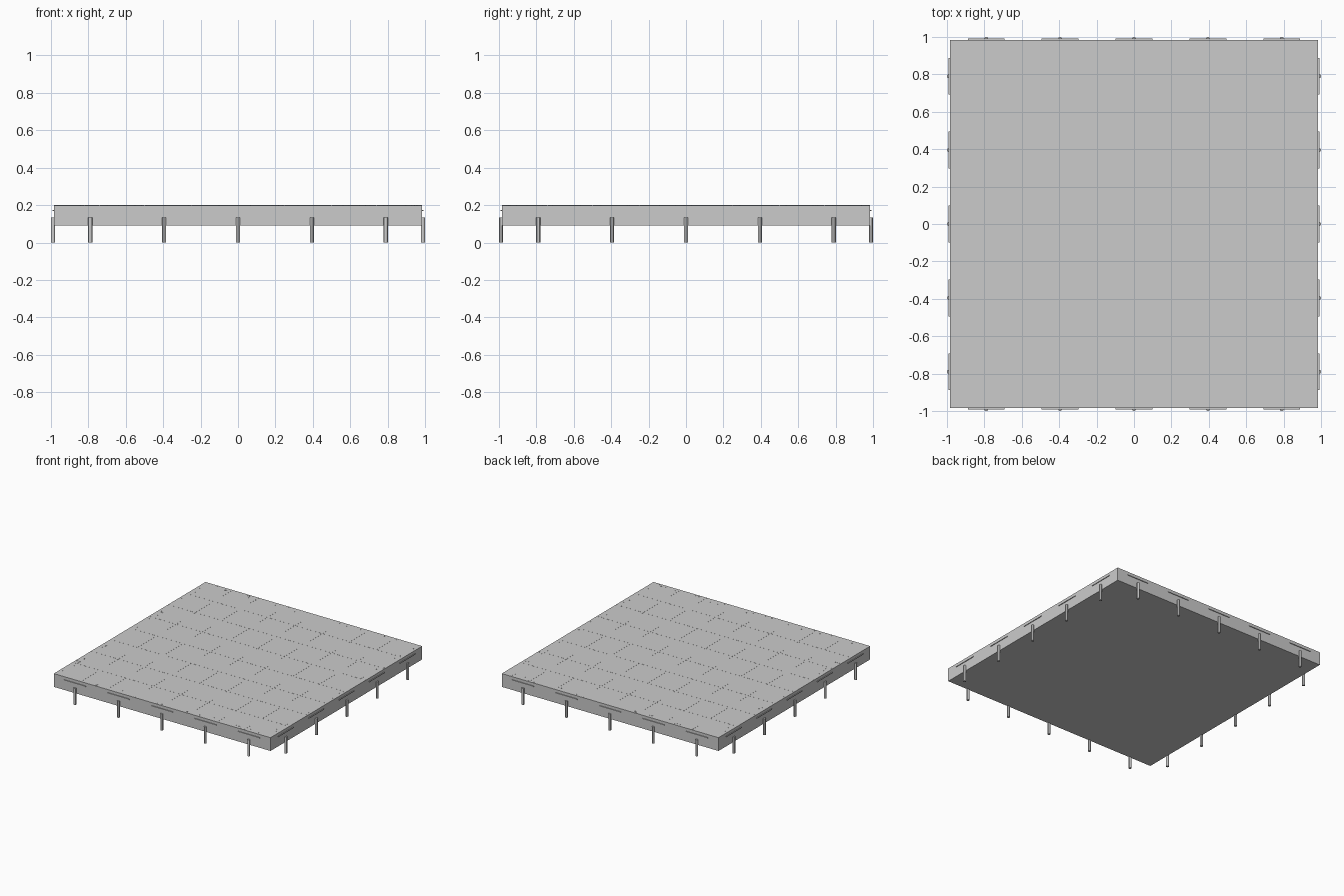
import bpy, random
from math import pi
from mathutils import Matrix
import bmesh

if "Cube" in bpy.data.objects:
    bpy.data.objects.remove(bpy.data.objects["Cube"])

random.seed(4)
HALF, TOP, BOTTOM = 0.985, 0.199, 0.09
STATIONS = (-0.79, -0.395, 0.0, 0.395, 0.79)


def make_object(name, bm, smooth=False):
    mesh = bpy.data.meshes.new(name)
    bm.to_mesh(mesh)
    bm.free()
    obj = bpy.data.objects.new(name, mesh)
    bpy.context.collection.objects.link(obj)
    if smooth:
        bpy.context.view_layer.objects.active = obj
        obj.select_set(True)
        bpy.ops.object.shade_smooth_by_angle()
        obj.select_set(False)
    return obj


def add_box(bm, loc, size, turn=0.0, frame=Matrix()):
    m = frame @ Matrix.Translation(loc) @ Matrix.Rotation(turn, 4, 'Z') @ Matrix.Diagonal((*size, 1))
    bmesh.ops.create_cube(bm, size=1, matrix=m)


SIDES = [Matrix.Rotation(i * pi / 2, 4, 'Z') for i in range(4)]

# Main slab
bm = bmesh.new()
add_box(bm, (0, 0, (TOP + BOTTOM) / 2), (2 * HALF, 2 * HALF, TOP - BOTTOM))
make_object("platform_slab", bm)

# Panel seams across the top, in both directions
bm = bmesh.new()
for p in (-0.74, -0.5, -0.25, 0, 0.25, 0.5, 0.74):
    length = 1.88 if p == 0 else 2 * HALF
    width = 0.006 if p in (-0.74, 0, 0.74) else 0.003
    for frame in SIDES[:2]:
        add_box(bm, (p, 0, TOP), (width, length, 0.001), frame=frame)
make_object("panel_seams", bm)

# Round support pegs along all four sides
bm = bmesh.new()
for frame in SIDES:
    for p in STATIONS:
        bmesh.ops.create_cone(bm, cap_ends=True, segments=12, radius1=0.011, radius2=0.011, depth=0.135,
                              matrix=frame @ Matrix.Translation((p, -0.989, 0.0675)))
make_object("support_pegs", bm, smooth=True)

# Thin trim strips above the pegs
bm = bmesh.new()
for frame in SIDES:
    for p in STATIONS:
        add_box(bm, (p, -HALF - 0.002, 0.172), (0.197, 0.008, 0.006), frame=frame)
make_object("side_trim_strips", bm)

# Small worn chips scattered along the top rim
bm = bmesh.new()
for frame in SIDES:
    for _ in range(40):
        loc = (random.uniform(-0.93, 0.93), random.uniform(-0.975, -0.935), TOP)
        add_box(bm, loc, (0.009, 0.005, 0.002), random.uniform(0, pi), frame)
make_object("edge_chips", bm)
